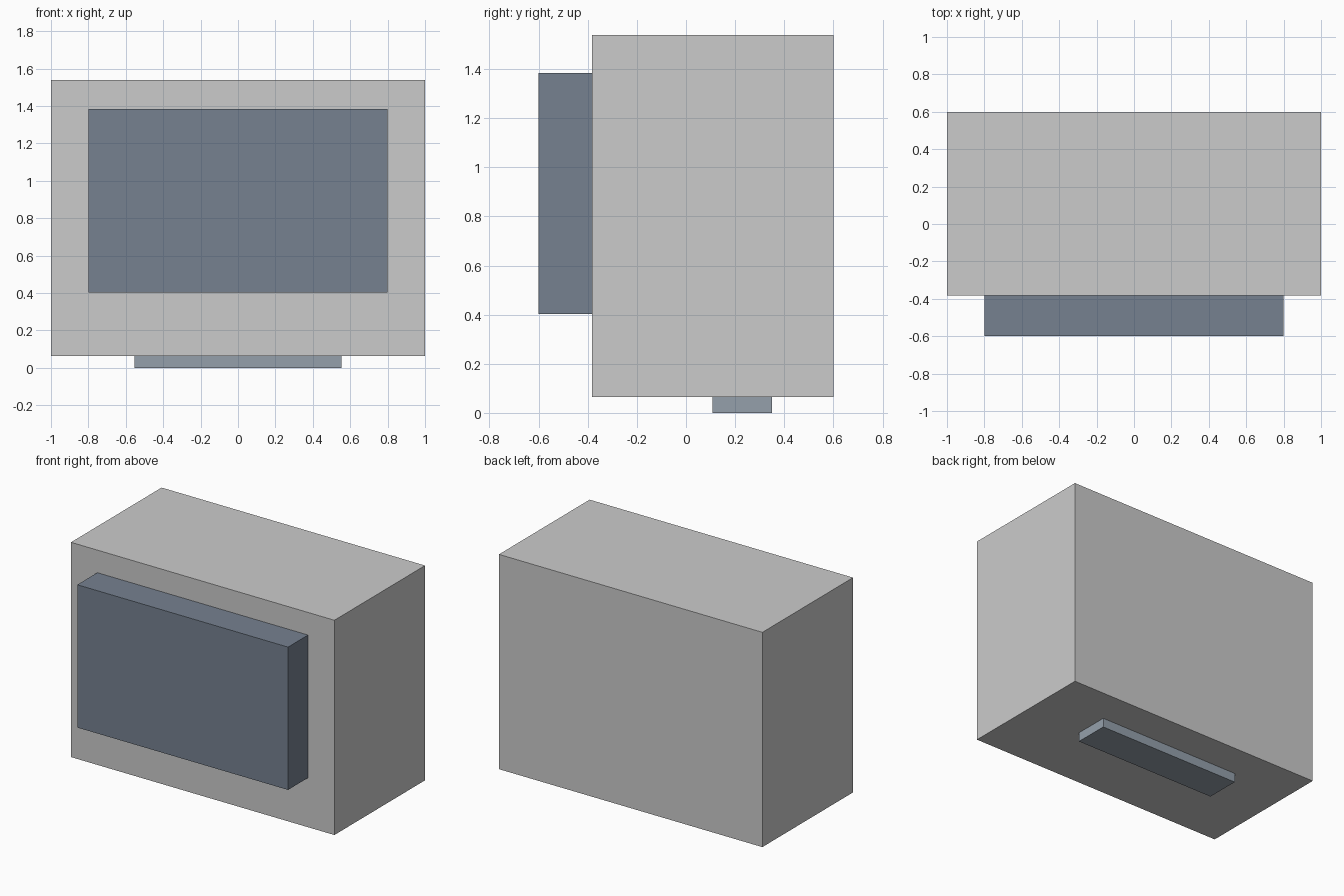
import bpy

if "Cube" in bpy.data.objects:
    bpy.data.objects.remove(bpy.data.objects["Cube"])


def material(name, rgb):
    m = bpy.data.materials.new(name)
    m.diffuse_color = (*rgb, 1)
    m.use_nodes = True
    m.node_tree.nodes["Principled BSDF"].inputs["Base Color"].default_value = m.diffuse_color
    return m


def box(name, lo, hi, mat=None):
    centre = [(a + b) / 2 for a, b in zip(lo, hi)]
    bpy.ops.mesh.primitive_cube_add(size=1, location=centre)
    ob = bpy.context.object
    ob.name = name
    ob.scale = [b - a for a, b in zip(lo, hi)]
    bpy.ops.object.transform_apply(location=False, rotation=False, scale=True)
    if mat:
        ob.data.materials.append(mat)
    return ob


slate = material("dark_slate", (0.18, 0.22, 0.28))
steel = material("light_slate", (0.30, 0.35, 0.41))

# Main cabinet
box("cabinet", (-1, -0.383, 0.064), (1, 0.6, 1.538))
# Raised panel on the front
box("front_panel", (-0.8, -0.6, 0.403), (0.8, -0.383, 1.383), slate)
# Narrow foot under the cabinet
box("foot", (-0.553, 0.107, 0), (0.553, 0.351, 0.064), steel)
